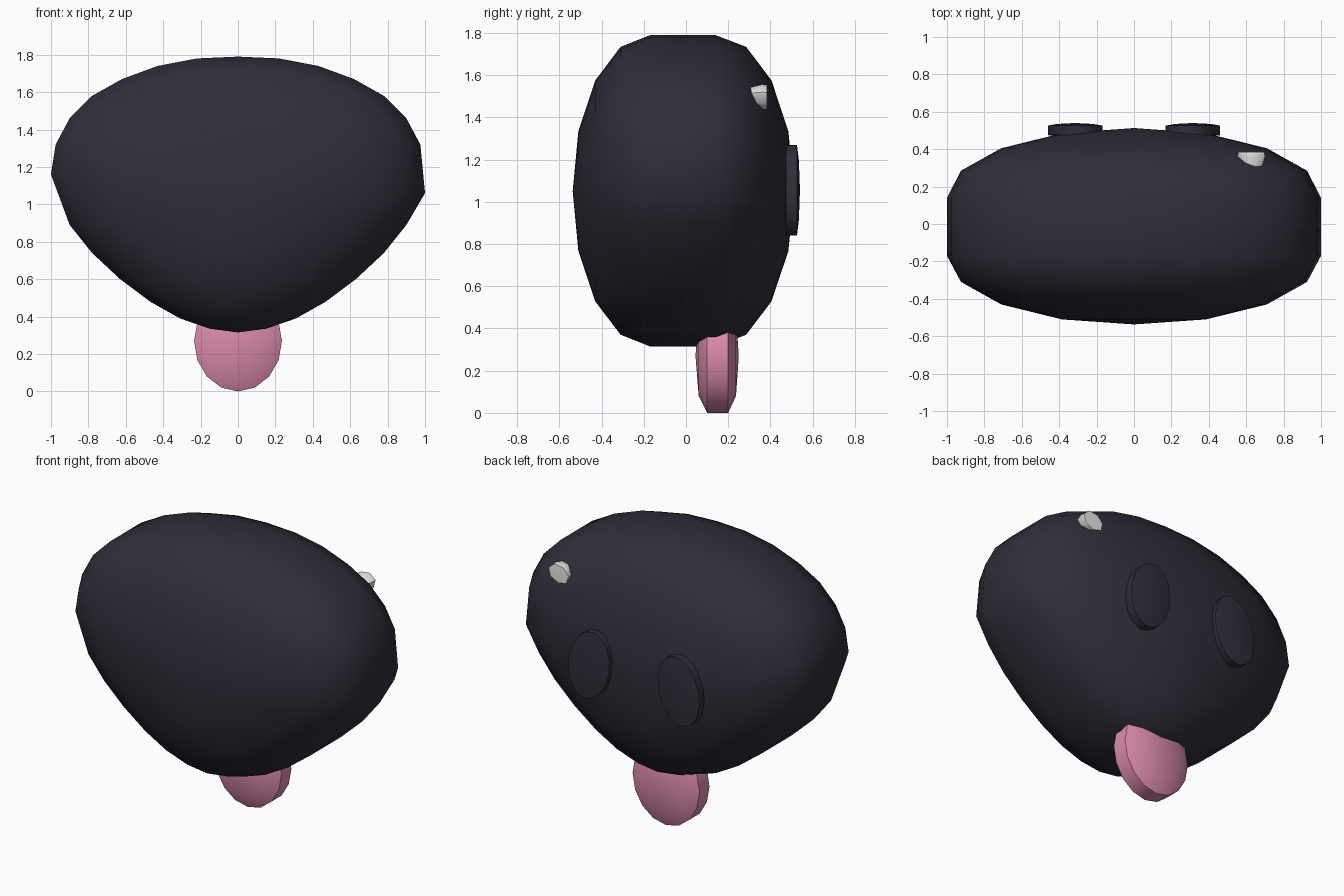
import bpy, bmesh, math

cube = bpy.data.objects.get("Cube")
if cube:
    bpy.data.objects.remove(cube, do_unlink=True)


def make_material(name, rgb, roughness=0.6):
    mat = bpy.data.materials.new(name)
    mat.use_nodes = True
    mat.diffuse_color = (*rgb, 1)
    shader = mat.node_tree.nodes["Principled BSDF"]
    shader.inputs["Base Color"].default_value = (*rgb, 1)
    shader.inputs["Roughness"].default_value = roughness
    return mat


def ellipse(rx, rz, count, tilt=0.0):
    """Points of a tilted ellipse in the xz plane."""
    points = []
    for i in range(count):
        a = math.tau * i / count
        x, z = rx * math.cos(a), rz * math.sin(a)
        points.append((x * math.cos(tilt) - z * math.sin(tilt),
                       x * math.sin(tilt) + z * math.cos(tilt)))
    return points


def pillow(name, outline, centre, rings, mat):
    """Loft scaled copies of an xz outline along y; a ring of scale 0 is a pole."""
    bm = bmesh.new()
    cx, cz = centre
    loops = []
    for y, scale in rings:
        pts = outline if scale else [(0, 0)]
        loops.append([bm.verts.new((cx + x * scale, y, cz + z * scale)) for x, z in pts])
    n = len(outline)
    for a, b in zip(loops, loops[1:]):
        for i in range(n):
            j = (i + 1) % n
            corners = [a[i % len(a)], a[j % len(a)], b[j % len(b)], b[i % len(b)]]
            bm.faces.new(list(dict.fromkeys(corners)))
    for loop in (loops[0], loops[-1]):
        if len(loop) > 1:
            bm.faces.new(loop)
    bmesh.ops.recalc_face_normals(bm, faces=bm.faces)
    mesh = bpy.data.meshes.new(name)
    bm.to_mesh(mesh)
    bm.free()
    mesh.materials.append(mat)
    obj = bpy.data.objects.new(name, mesh)
    bpy.context.collection.objects.link(obj)
    bpy.ops.object.select_all(action="DESELECT")
    obj.select_set(True)
    bpy.context.view_layer.objects.active = obj
    bpy.ops.object.shade_smooth_by_angle(angle=math.radians(60))
    return obj


dark = make_material("charcoal", (0.029, 0.027, 0.042))
pink = make_material("tongue pink", (0.72, 0.26, 0.42))
white = make_material("highlight white", (0.88, 0.88, 0.86))

# Nose body: rounded triangular outline, domed front and back
MID = 1.05
lower = [(0.15, 0.335), (0.31, 0.39), (0.47, 0.48), (0.63, 0.6), (0.78, 0.74), (0.9, 0.89)]
upper = [(0.975, 1.32), (0.9, 1.46), (0.78, 1.58), (0.62, 1.67), (0.43, 1.74), (0.22, 1.78)]
left_side = lower + [(1.0, 1.06)] + upper
right_side = [(-x, z) for x, z in lower + [(1.0, 1.16)] + upper]
outline = [(0, 0.315)] + left_side + [(0, 1.79)] + right_side[::-1]
outline = [(x, z - MID) for x, z in outline]
body_rings = [(-0.537, 0), (-0.51, 0.385), (-0.43, 0.71), (-0.31, 0.925), (-0.17, 1),
              (0.14, 1), (0.285, 0.925), (0.405, 0.71), (0.485, 0.385), (0.513, 0)]
pillow("nose_body", outline, (0, MID), body_rings, dark)

# Nostrils: shallow domed discs leaning together at the top
for side, label in ((1, "left"), (-1, "right")):
    pillow(label + "_nostril", ellipse(0.143, 0.218, 16, side * 0.2),
           (side * 0.315, 1.055),
           [(0.46, 0), (0.475, 1), (0.526, 1), (0.535, 0.65), (0.54, 0)], dark)

# Tongue: rounded slab hanging below the body
pillow("tongue", ellipse(0.235, 0.27, 16), (0, 0.27),
       [(0.045, 0), (0.06, 0.7), (0.1, 1), (0.2, 1), (0.237, 0.7), (0.25, 0)], pink)

# Small shine on the upper back
pillow("shine", ellipse(0.077, 0.06, 7, 0.3), (0.627, 1.497),
       [(0.3, 0.75), (0.36, 1), (0.384, 0.95), (0.387, 0)], white)
